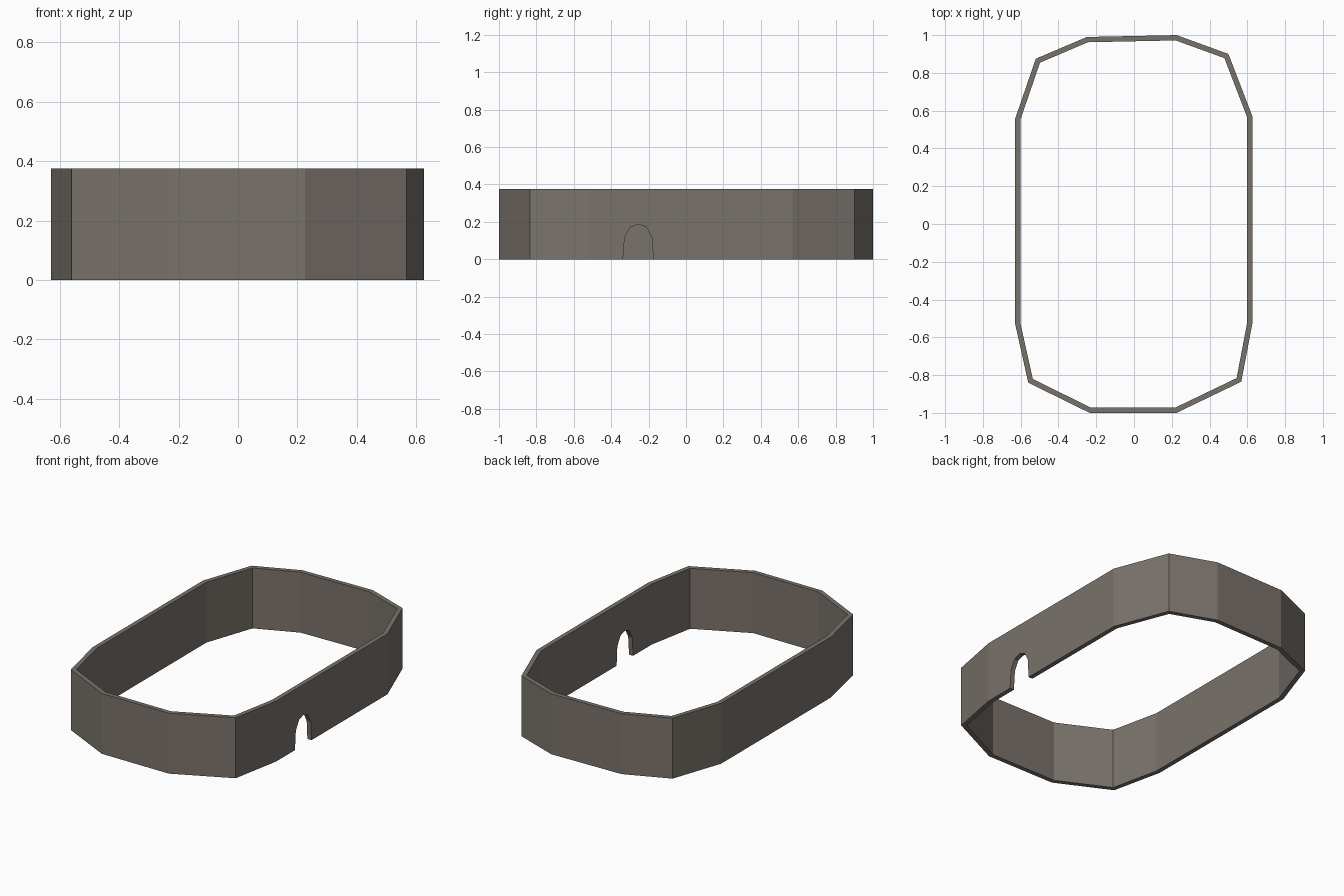
import bpy
import bmesh
from mathutils import Vector

if "Cube" in bpy.data.objects:
    bpy.data.objects.remove(bpy.data.objects["Cube"])

HEIGHT, THICK = 0.375, 0.028

stone = bpy.data.materials.new("warm grey stone")
stone.diffuse_color = (0.195, 0.17, 0.15, 1)
stone.use_nodes = True
stone.node_tree.nodes["Principled BSDF"].inputs["Base Color"].default_value = stone.diffuse_color

# Wall outline seen from above, clockwise
OUTLINE = [Vector(p) for p in (
    (-0.25, 0.99), (0.225, 1.0), (0.50, 0.90), (0.627, 0.57),
    (0.627, -0.525), (0.568, -0.835), (0.225, -1.0), (-0.235, -1.0),
    (-0.56, -0.84), (-0.63, -0.525), (-0.63, 0.555), (-0.52, 0.875))]


def inset(points, dist):
    """Mitred inward offset of a clockwise outline."""
    out = []
    for i, p in enumerate(points):
        a = (p - points[i - 1]).normalized()
        b = (points[(i + 1) % len(points)] - p).normalized()
        na, nb = Vector((a.y, -a.x)), Vector((b.y, -b.x))
        out.append(p + (na + nb) * dist / (1 + na.dot(nb)))
    return out


def make_object(name, bm):
    bmesh.ops.recalc_face_normals(bm, faces=bm.faces)
    mesh = bpy.data.meshes.new(name)
    bm.to_mesh(mesh)
    bm.free()
    mesh.materials.append(stone)
    obj = bpy.data.objects.new(name, mesh)
    bpy.context.collection.objects.link(obj)
    return obj


# Ring wall: outer and inner loops at bottom and top, bridged all round
bm = bmesh.new()
inner = inset(OUTLINE, THICK)
loops = [[bm.verts.new((p.x, p.y, z)) for p in ring]
         for ring, z in ((OUTLINE, 0), (OUTLINE, HEIGHT), (inner, HEIGHT), (inner, 0))]
n = len(OUTLINE)
for k in range(4):
    a, b = loops[k], loops[(k + 1) % 4]
    for i in range(n):
        j = (i + 1) % n
        bm.faces.new((a[i], a[j], b[j], b[i]))
wall = make_object("ring_wall", bm)

# Arched doorway through the right wall
ARCH = [(-0.337, -0.1), (-0.337, 0.0), (-0.328, 0.117), (-0.297, 0.172),
        (-0.255, 0.187), (-0.212, 0.172), (-0.182, 0.117), (-0.175, 0.0), (-0.175, -0.1)]
bm = bmesh.new()
face = bm.faces.new([bm.verts.new((0.5, y, z)) for y, z in ARCH])
ext = bmesh.ops.extrude_face_region(bm, geom=[face], use_keep_orig=True)
bmesh.ops.translate(bm, vec=(0.3, 0, 0),
                    verts=[v for v in ext["geom"] if isinstance(v, bmesh.types.BMVert)])
cutter = make_object("doorway_cutter", bm)
cutter.hide_render = True

cut = wall.modifiers.new("doorway", 'BOOLEAN')
cut.operation = 'DIFFERENCE'
cut.solver = 'EXACT'
cut.object = cutter
bpy.context.view_layer.objects.active = wall
wall.select_set(True)
bpy.ops.object.modifier_apply(modifier=cut.name)
bpy.data.objects.remove(cutter)
